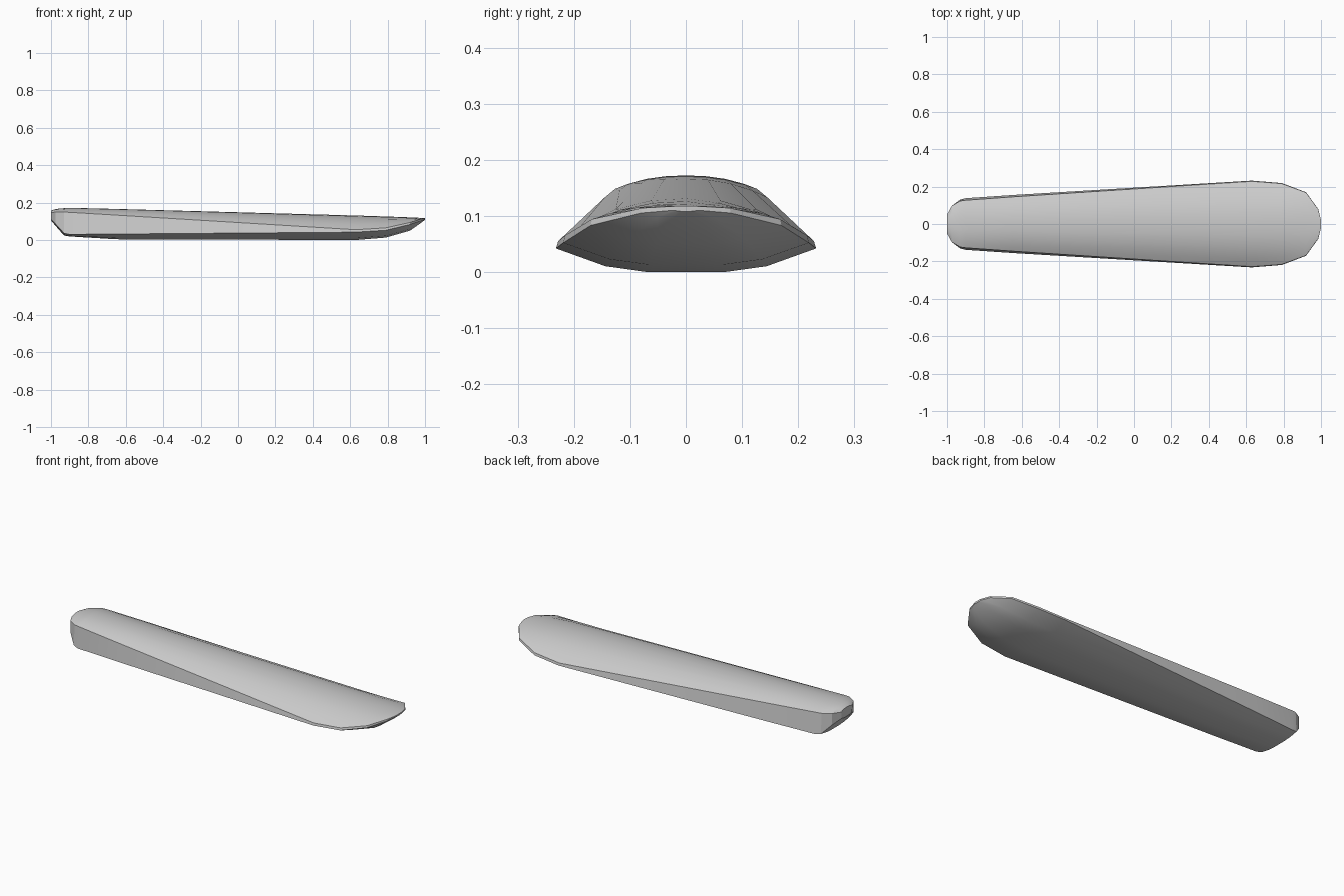
import bpy, bmesh

# Stations: x, rim half-width, chine half-width, rim z, chine z, crown z, keel z
STATIONS = [
    (-1.00, 0.050, 0.045, 0.147, 0.110, 0.157, 0.105),
    (-0.975, 0.096, 0.096, 0.149, 0.085, 0.166, 0.075),
    (-0.93, 0.123, 0.130, 0.149, 0.036, 0.170, 0.024),
    (-0.90, 0.127, 0.138, 0.148, 0.030, 0.172, 0.019),
    (-0.65, 0.145, 0.155, 0.133, 0.032, 0.166, 0.004),
    (0.63, 0.228, 0.232, 0.055, 0.042, 0.131, 0.000),
    (0.79, 0.216, 0.219, 0.065, 0.052, 0.126, 0.013),
    (0.92, 0.168, 0.170, 0.094, 0.083, 0.121, 0.050),
    (0.985, 0.078, 0.080, 0.114, 0.105, 0.118, 0.096),
    (1.00, 0.022, 0.022, 0.117, 0.110, 0.118, 0.108),
]
TOP = [-1, -0.82, -0.55, -0.27, 0, 0.27, 0.55, 0.82, 1]
BOTTOM = [1, 0.62, 0.3, -0.3, -0.62, -1]


def section(x, rim_w, chine_w, rim_z, chine_z, crown, keel):
    # Domed top, side wall, shallow rounded belly
    top = [(x, t * rim_w, rim_z + (crown - rim_z) * (1 - abs(t) ** 2.3)) for t in TOP]
    low = [(x, t * chine_w, keel + (chine_z - keel) * max(0, (abs(t) - 0.3) / 0.7) ** 1.8)
           for t in BOTTOM]
    return top + low


# Lofted body with capped ends
bm = bmesh.new()
rings = [[bm.verts.new(p) for p in section(*s)] for s in STATIONS]
for a, b in zip(rings, rings[1:]):
    n = len(a)
    for i in range(n):
        j = (i + 1) % n
        bm.faces.new((a[i], a[j], b[j], b[i]))
bm.faces.new(rings[0])
bm.faces.new(rings[-1][::-1])
bmesh.ops.recalc_face_normals(bm, faces=bm.faces)
mesh = bpy.data.meshes.new("tapered_body")
bm.to_mesh(mesh)
bm.free()
body = bpy.data.objects.new("tapered_body", mesh)
bpy.context.collection.objects.link(body)

# Soft faces with crisp rim edges
bpy.context.view_layer.objects.active = body
body.select_set(True)
bpy.ops.object.shade_smooth_by_angle(angle=0.35)
